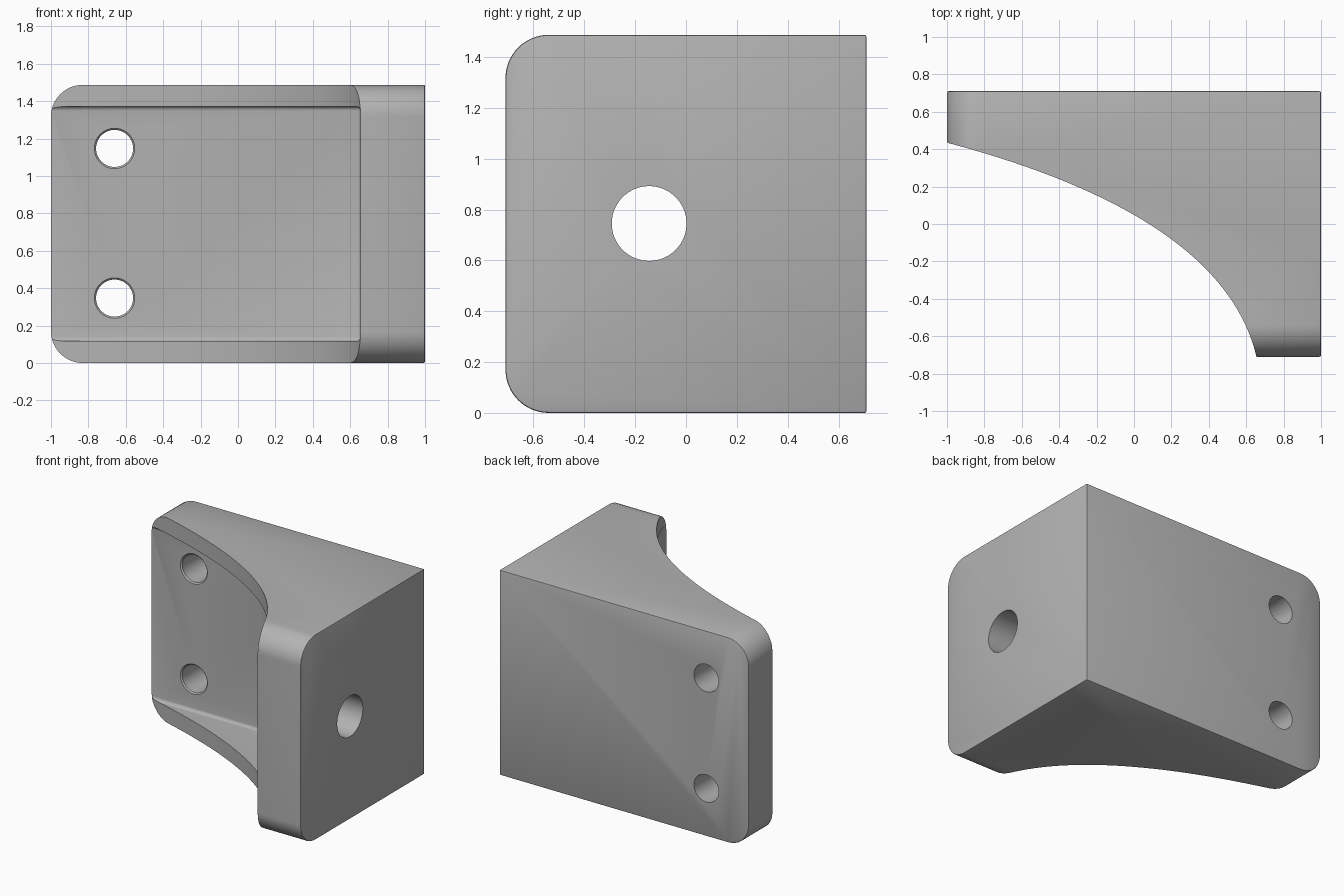
import bpy, bmesh, math
from mathutils import Vector, Matrix
from mathutils.geometry import interpolate_bezier

if "Cube" in bpy.data.objects:
    bpy.data.objects.remove(bpy.data.objects["Cube"])

W, D, H = 1.0, 0.71, 1.487      # half width, half depth, height
R = 0.17                        # large corner radius

grey = bpy.data.materials.new("plain grey")
grey.use_nodes = True
grey.diffuse_color = (0.45, 0.45, 0.45, 1)
grey.node_tree.nodes["Principled BSDF"].inputs["Base Color"].default_value = grey.diffuse_color


def add_object(name, bm):
    """Turn a closed bmesh into an object whose faces point outward."""
    bm.normal_update()
    bmesh.ops.recalc_face_normals(bm, faces=bm.faces[:])
    bm.normal_update()
    if bm.calc_volume(signed=True) < 0:
        bmesh.ops.reverse_faces(bm, faces=bm.faces[:])
    mesh = bpy.data.meshes.new(name)
    bm.to_mesh(mesh)
    bm.free()
    mesh.materials.append(grey)
    obj = bpy.data.objects.new(name, mesh)
    bpy.context.scene.collection.objects.link(obj)
    return obj


def prism(name, points, offset):
    """Closed solid made by sweeping an outline along the offset."""
    bm = bmesh.new()
    near = [bm.verts.new(p) for p in points]
    far = [bm.verts.new(Vector(p) + Vector(offset)) for p in points]
    bm.faces.new(near[::-1])
    bm.faces.new(far)
    for i in range(len(near)):
        bm.faces.new((near[i - 1], near[i], far[i], far[i - 1]))
    return add_object(name, bm)


def rounded_side(low, high):
    """Outline with two rounded corners on the low side; returns (u, z) pairs."""
    pts = [(high, 0), (high, H)]
    for centre_z, start in ((H - R, 90), (R, 180)):
        for i in range(17):
            a = math.radians(start + 90 * i / 16)
            pts.append((low + R + R * math.cos(a), centre_z + R * math.sin(a)))
    return pts


def cylinder(name, centre, axis, r1, r2, depth):
    bm = bmesh.new()
    rot = Vector((0, 0, 1)).rotation_difference(Vector(axis)).to_matrix().to_4x4()
    bmesh.ops.create_cone(bm, cap_ends=True, segments=64, radius1=r1, radius2=r2,
                          depth=depth, matrix=Matrix.Translation(centre) @ rot)
    return add_object(name, bm)


def combine(target, cutter, operation):
    """Apply a boolean at once and drop the cutter."""
    mod = target.modifiers.new("shape", "BOOLEAN")
    mod.operation = operation
    mod.solver = "EXACT"
    mod.object = cutter
    name = cutter.name
    bpy.context.view_layer.update()
    result = bpy.data.meshes.new_from_object(
        target.evaluated_get(bpy.context.evaluated_depsgraph_get()))
    target.modifiers.clear()
    target.data = result
    bpy.data.objects.remove(cutter)
    assert len(result.polygons) > 0, f"{operation} with {name} left nothing"


# Solid body with the swept front edge, oversized where the outlines trim it
sweep = interpolate_bezier(Vector((-W, 0.435, -0.1)), Vector((-0.25, 0.235, -0.1)),
                           Vector((0.51, -0.1, -0.1)), Vector((0.655, -D, -0.1)), 56)
bracket = prism("bracket", [(-1.2, 0.488, -0.1), *sweep, (0.68, -0.88, -0.1),
                            (W, -0.88, -0.1), (W, D, -0.1), (-1.2, D, -0.1)], (0, 0, H + 0.2))

# Large rounded corners on the mounting plate and the end flange
combine(bracket, prism("plate_outline", [(x, -2, z) for x, z in rounded_side(-W, W + 0.2)],
                       (0, 4, 0)), "INTERSECT")
combine(bracket, prism("flange_outline", [(-2, y, z) for y, z in rounded_side(-D, D + 0.2)],
                       (4, 0, 0)), "INTERSECT")

# Fine softened edges around the back and end faces
bm = bmesh.new()
bm.from_mesh(bracket.data)
rim = [e for e in bm.edges if e.calc_face_angle(0) > 0.7
       and (all(v.co.y > D - 0.0001 for v in e.verts) or all(v.co.x > W - 0.0001 for v in e.verts))]
bmesh.ops.bevel(bm, geom=rim, offset=0.008, segments=2, profile=0.5, affect="EDGES")
bm.to_mesh(bracket.data)
bm.free()

# Filleted pocket between the two side webs
bm = bmesh.new()
bmesh.ops.create_cube(bm, size=1)
low, high = Vector((-1.3, -1.0, 0.117)), Vector((0.655, 0.437, 1.371))
for v in bm.verts:
    v.co = [low[i] if v.co[i] < 0 else high[i] for i in range(3)]
bmesh.ops.bevel(bm, geom=bm.edges[:], offset=0.022, segments=4, profile=0.5, affect="EDGES")
combine(bracket, add_object("pocket_cutter", bm), "DIFFERENCE")

# Screw holes with a small chamfer at the front
for z in (0.347, 1.147):
    combine(bracket, cylinder("screw_hole_cutter", (-0.66, 0.55, z), (0, 1, 0),
                              0.099, 0.099, 0.6), "DIFFERENCE")
    combine(bracket, cylinder("chamfer_cutter", (-0.66, 0.437, z), (0, 1, 0),
                              0.118, 0.098, 0.02), "DIFFERENCE")

# Large hole through the end flange
combine(bracket, cylinder("flange_hole_cutter", (0.8, -0.145, 0.745), (1, 0, 0),
                          0.147, 0.147, 0.7), "DIFFERENCE")

# Smooth shading with sharp creases
bpy.ops.object.select_all(action="DESELECT")
bracket.select_set(True)
bpy.context.view_layer.objects.active = bracket
bpy.ops.object.shade_smooth_by_angle(angle=math.radians(35))
